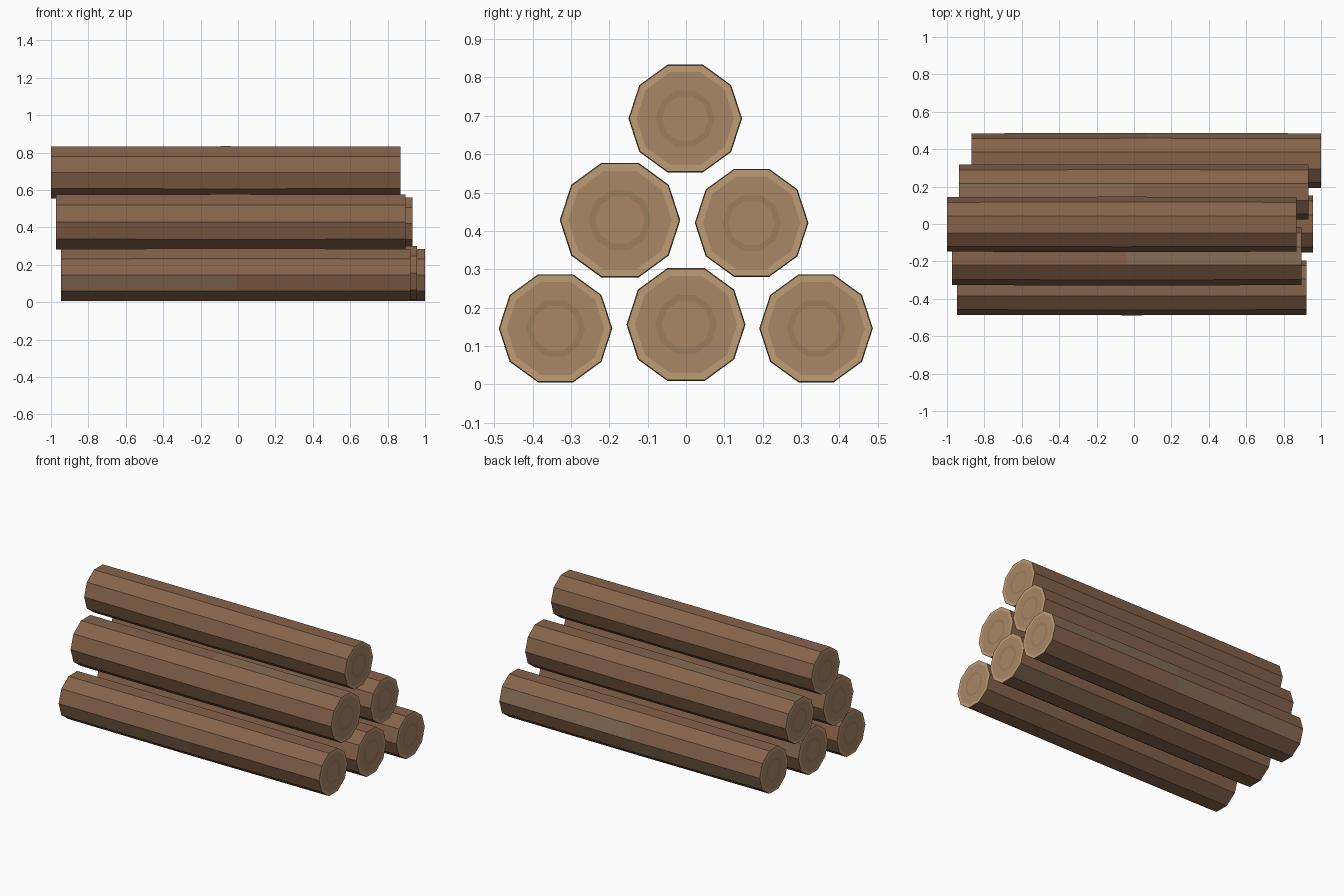
import bpy, bmesh
from math import cos, sin, pi

if "Cube" in bpy.data.objects:
    bpy.data.objects.remove(bpy.data.objects["Cube"])

SIDES = 10
LENGTH = 1.868


def material(name, rgb):
    m = bpy.data.materials.new(name)
    m.diffuse_color = (*rgb, 1)
    m.use_nodes = True
    m.node_tree.nodes["Principled BSDF"].inputs["Base Color"].default_value = m.diffuse_color
    return m


BARK, WORN, RIM, WOOD, GRAIN = range(5)
mats = [
    material("bark", (0.24, 0.125, 0.07)),
    material("worn_bark", (0.24, 0.155, 0.09)),
    material("cut_rim", (0.52, 0.34, 0.18)),
    material("cut_wood", (0.40, 0.245, 0.135)),
    material("growth_ring", (0.34, 0.205, 0.11)),
]


def log(name, y, z, radius, x, worn):
    """Decagonal log; worn = set of (side index, half) bark patches."""
    bm = bmesh.new()

    def ring(px, r):
        return [bm.verts.new((px, r * cos(2 * pi * i / SIDES), r * sin(2 * pi * i / SIDES)))
                for i in range(SIDES)]

    def bridge(a, b, mat):
        faces = []
        for i in range(SIDES):
            j = (i + 1) % SIDES
            f = bm.faces.new((a[i], a[j], b[j], b[i]))
            f.material_index = mat
            faces.append(f)
        return faces

    # Bark in two lengths, with a slight swell in the middle
    h = LENGTH / 2
    left, mid, right = ring(-h, radius * 0.985), ring(0, radius), ring(h, radius * 0.985)
    for half, faces in enumerate((bridge(left, mid, BARK), bridge(mid, right, BARK))):
        for side, f in enumerate(faces):
            if (side, half) in worn:
                f.material_index = WORN

    # Sawn ends with pale rim and a growth ring
    for outer, px in ((left, -h), (right, h)):
        for scale, mat in ((0.86, RIM), (0.52, WOOD), (0.41, GRAIN)):
            inner = ring(px, radius * scale)
            bridge(outer, inner, mat)
            outer = inner
        bm.faces.new(outer).material_index = WOOD

    bmesh.ops.recalc_face_normals(bm, faces=bm.faces)
    me = bpy.data.meshes.new(name)
    bm.to_mesh(me)
    bm.free()
    for m in mats:
        me.materials.append(m)
    ob = bpy.data.objects.new(name, me)
    ob.location = (x, y, z)
    bpy.context.collection.objects.link(ob)


# Stack of three, two and one
log("bottom_front_log", -0.340, 0.146, 0.148, -0.012, {(5, 0)})
log("bottom_middle_log", 0.000, 0.156, 0.155, 0.022, {(8, 1)})
log("bottom_back_log", 0.339, 0.146, 0.148, 0.066, {(0, 1), (9, 0)})
log("middle_front_log", -0.172, 0.428, 0.157, -0.038, {(2, 1)})
log("middle_back_log", 0.171, 0.421, 0.148, -0.002, {(2, 0)})
log("top_log", -0.002, 0.693, 0.148, -0.066, set())
